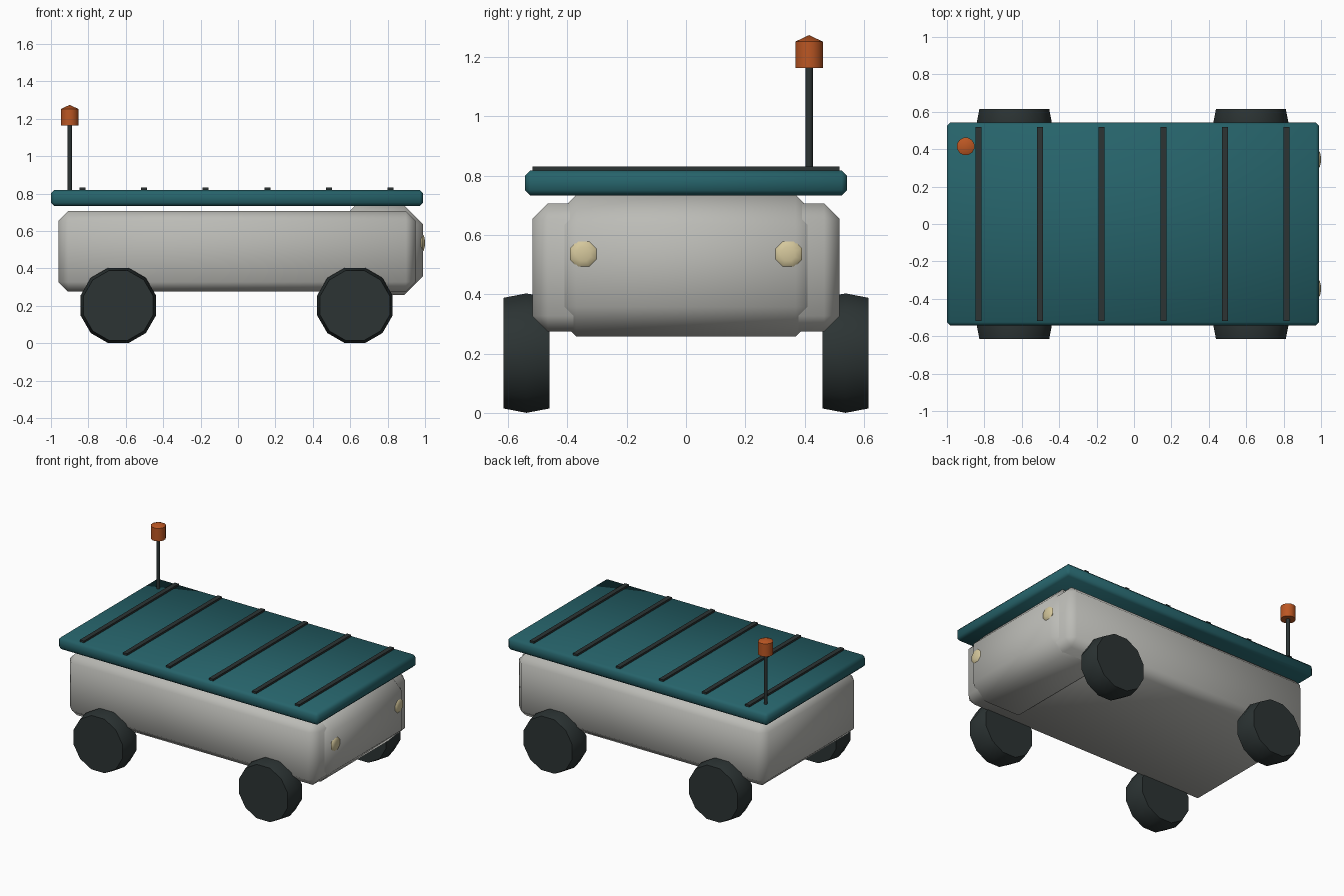
import bpy, bmesh, math
from mathutils import Matrix

if "Cube" in bpy.data.objects:
    bpy.data.objects.remove(bpy.data.objects["Cube"])


def material(name, rgb):
    m = bpy.data.materials.new(name)
    m.diffuse_color = (*rgb, 1)
    m.use_nodes = True
    m.node_tree.nodes["Principled BSDF"].inputs["Base Color"].default_value = m.diffuse_color
    return m


GREY = material("light_grey", (0.50, 0.50, 0.47))
TEAL = material("teal", (0.0194, 0.125, 0.145))
DARK = material("charcoal", (0.025, 0.034, 0.034))
ORANGE = material("orange", (0.50, 0.095, 0.017))
CREAM = material("cream", (0.66, 0.57, 0.33))


def finish(bm, name, mat, smooth=None):
    bmesh.ops.recalc_face_normals(bm, faces=bm.faces[:])
    me = bpy.data.meshes.new(name)
    bm.to_mesh(me)
    bm.free()
    me.materials.append(mat)
    ob = bpy.data.objects.new(name, me)
    bpy.context.collection.objects.link(ob)
    if smooth:
        bpy.ops.object.select_all(action='DESELECT')
        ob.select_set(True)
        bpy.context.view_layer.objects.active = ob
        bpy.ops.object.shade_smooth_by_angle(angle=math.radians(smooth))
    return ob


def box(name, mat, x, y, z, chamfer=0.0):
    """Box from (min, max) pairs, with optional chamfered edges."""
    bm = bmesh.new()
    bmesh.ops.create_cube(bm, size=1)
    for v in bm.verts:
        for i, (lo, hi) in enumerate((x, y, z)):
            v.co[i] = lo if v.co[i] < 0 else hi
    if chamfer:
        bmesh.ops.bevel(bm, geom=bm.edges[:], offset=chamfer, segments=1,
                        affect='EDGES', profile=0.5)
    return finish(bm, name, mat, 50 if chamfer else None)


def lathe(name, mat, profile, sides, place, smooth=40):
    """Stack of rings (radius, height) around local z, closed at both ends."""
    bm = bmesh.new()
    rings = []
    for r, h in profile:
        if r == 0:
            rings.append([bm.verts.new((0, 0, h))] * sides)
            continue
        rings.append([bm.verts.new((r * math.cos((k + .5) * math.tau / sides),
                                    r * math.sin((k + .5) * math.tau / sides), h))
                      for k in range(sides)])
    for a, b in zip(rings, rings[1:]):
        for k in range(sides):
            n = (k + 1) % sides
            bm.faces.new(list(dict.fromkeys((a[k], a[n], b[n], b[k]))))
    for ring, (r, h) in ((rings[0], profile[0]), (rings[-1], profile[-1])):
        if r:
            bm.faces.new(ring)
    bm.transform(place)
    return finish(bm, name, mat, smooth)


# Hull, front nose and flat deck
box("body", GREY, (-0.96, 0.95), (-0.518, 0.518), (0.275, 0.706), 0.052)
box("nose", GREY, (0.525, 0.99), (-0.47, 0.47), (0.258, 0.735), 0.1)
box("deck", TEAL, (-1.0, 0.99), (-0.543, 0.543), (0.733, 0.818), 0.018)

# Cross strips on the deck
for i in range(6):
    x = -0.831 + i * 0.3292
    box(f"deck_strip_{i + 1}", DARK, (x - 0.016, x + 0.016), (-0.518, 0.518), (0.81, 0.831))

# Crowned twelve-sided wheels
for x, end in ((-0.64, "rear"), (0.625, "front")):
    for s, side in ((-1, "right"), (1, "left")):
        place = Matrix.Translation((x, s * 0.538, 0.2015)) @ Matrix.Rotation(math.pi / 2, 4, 'X')
        lathe(f"{end}_{side}_wheel", DARK,
              [(0.193, -0.078), (0.2085, 0), (0.193, 0.078)], 12, place)

# Flattened headlights
for s, side in ((-1, "right"), (1, "left")):
    place = Matrix.Translation((0.986, s * 0.345, 0.536)) @ Matrix.Rotation(math.pi / 2, 4, 'Y')
    rings = [(0.05 * math.sin(a * math.pi / 6), -0.014 * math.cos(a * math.pi / 6))
             for a in range(1, 6)]
    lathe(f"{side}_headlight", CREAM, [(0, -0.014)] + rings + [(0, 0.014)], 8, place, 60)

# Beacon on a pole at the rear corner
corner = Matrix.Translation((-0.9, 0.415, 0))
lathe("beacon_pole", DARK, [(0.0125, 0.80), (0.0125, 1.18)], 10, corner)
lathe("beacon", ORANGE, [(0.048, 1.163), (0.048, 1.252), (0, 1.274)], 12, corner)
